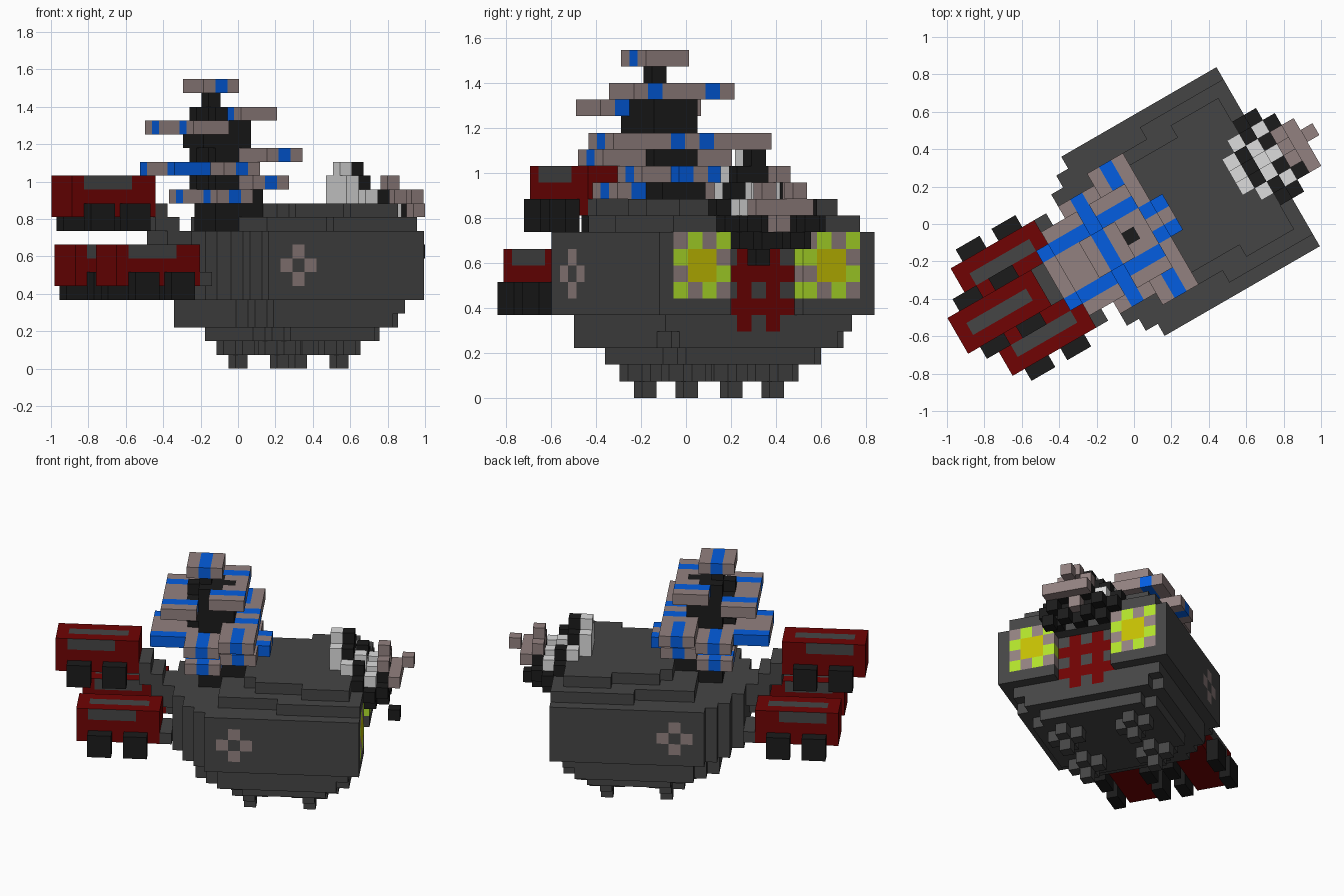
import bpy, bmesh, math
from mathutils import Matrix, Vector

if "Cube" in bpy.data.objects:
    bpy.data.objects.remove(bpy.data.objects["Cube"])

S = 0.0737                                  # block size
ROT = Matrix.Rotation(math.radians(30), 3, 'Z')
AXES = [(1, 0, 0), (-1, 0, 0), (0, 1, 0), (0, -1, 0), (0, 0, 1), (0, 0, -1)]
COLORS = {
    'dark_grey': (0.060, 0.060, 0.060), 'black': (0.011, 0.011, 0.011),
    'dark_red': (0.16, 0.001, 0.001), 'blue': (0.001, 0.11, 0.75),
    'taupe': (0.29, 0.22, 0.215), 'white': (0.72, 0.72, 0.72),
    'lime': (0.44, 0.76, 0.025), 'yellow': (0.56, 0.52, 0.001),
}
NAMES = list(COLORS)
MATS = []
for n, c in COLORS.items():
    m = bpy.data.materials.new(n)
    m.diffuse_color = (*c, 1)
    m.use_nodes = True
    m.node_tree.nodes["Principled BSDF"].inputs["Base Color"].default_value = m.diffuse_color
    MATS.append(m)


def block(u0, u1, v0, v1, r0, r1):
    """Cells from u0, v0, r0 up to (not including) u1, v1, r1."""
    return {(u, v, r) for u in range(u0, u1) for v in range(v0, v1) for r in range(r0, r1)}


def slab(u0, u1, h, r0, r1):
    """Block centred across the width, reaching h cells to each side."""
    return block(u0, u1, -h, h + 1, r0, r1)


def build(name, cells, color):
    """Outer skin of a set of cells; color is a name or a rule(cell, normal)."""
    bm = bmesh.new()
    verts = {}
    for c in sorted(cells):
        for n in AXES:
            if tuple(a + b for a, b in zip(c, n)) in cells:
                continue
            ax = [abs(i) for i in n].index(1)
            b, d = (ax + 1) % 3, (ax + 2) % 3
            loop = []
            for s, t in ((0, 0), (1, 0), (1, 1), (0, 1)):
                p = list(c)
                p[ax] += n[ax] > 0
                p[b] += s
                p[d] += t
                p = tuple(p)
                if p not in verts:
                    verts[p] = bm.verts.new(ROT @ Vector(
                        (-0.157 + S * p[0], -0.047 + S * (p[1] - 0.5), S * p[2])))
                loop.append(verts[p])
            f = bm.faces.new(loop if n[ax] > 0 else loop[::-1])
            f.material_index = NAMES.index(color if isinstance(color, str) else color(c, n))
    bmesh.ops.dissolve_limit(bm, angle_limit=0.01, verts=bm.verts[:], edges=bm.edges[:],
                             delimit={'MATERIAL'})
    me = bpy.data.meshes.new(name)
    bm.to_mesh(me)
    bm.free()
    for m in MATS:
        me.materials.append(m)
    ob = bpy.data.objects.new(name, me)
    bpy.context.collection.objects.link(ob)


# Hull: stepped layers (u0, u1, half width, row0, row1)
hull = set()
for layer in [
    (1, 11, 3, 2, 3), (2, 11, 4, 2, 3), (3, 10, 5, 2, 3),
    (-1, 12, 4, 3, 5), (0, 12, 5, 3, 5), (1, 11, 6, 3, 4), (1, 12, 6, 4, 5),
    (0, 13, 7, 5, 10), (-1, 0, 6, 5, 10), (-2, -1, 5, 5, 10), (-3, -2, 3, 5, 10),
    (1, 13, 5, 10, 11), (6, 13, 6, 10, 11),
    (3, 12, 3, 11, 12), (4, 12, 4, 11, 12), (8, 12, 5, 11, 12),
]:
    hull |= slab(*layer)
hull -= slab(12, 13, 2, 5, 9)               # recessed mouth


def hull_color(c, n):
    u, v, r = c
    # eyes
    if u == 12 and 6 <= r <= 9 and 3 <= abs(v) <= 6 and n[2] == 0:
        if r in (7, 8) and abs(v) in (4, 5):
            return 'yellow'
        col = v + 7 if v < 0 else v - 2
        return 'taupe' if (col + r) % 2 == 0 else 'lime'
    # mouth grille
    if u == 11 and n[0] == 1 and abs(v) <= 2 and 4 <= r <= 8:
        if r in (5, 7) or abs(v) == 1:
            return 'dark_red'
    # side crosses
    if abs(v) == 7 and n[1] and abs(u - 2) + abs(r - 7) == 1:
        return 'taupe'
    return 'dark_grey'


build('hull', hull, hull_color)

# Feet: cross-shaped pads with a single block below
for u in (3, 8):
    for v in (-3, 3):
        pad = {(u, v, 0)} | block(u - 1, u + 2, v, v + 1, 1, 2) | block(u, u + 1, v - 1, v + 2, 1, 2)
        build('foot', pad, 'dark_grey')

# Tower trunk
trunk = (slab(-1, 3, 1, 10, 13) | slab(-1, 2, 1, 13, 16) | slab(-2, 2, 0, 13, 16)
         | slab(-2, 2, 1, 16, 18) | slab(-2, 2, 0, 18, 19) | slab(-1, 1, 1, 18, 19) | {(-1, 0, 19)})
build('tower_trunk', trunk, 'black')


# Tower roofs: planks with stripes along (u) or across (v), optional front tongue
def plank(u0, half, row, along=(), across=None, inner=0, tongue=None):
    def rule(c, n):
        if abs(c[1]) in along:
            return 'blue'
        if across is not None and c[0] == across and abs(c[1]) >= inner:
            return 'blue'
        return 'taupe'
    cells = slab(u0, u0 + 3, half, row, row + 1)
    if tongue is not None:
        cells |= slab(u0 + 3, u0 + 4, tongue, row, row + 1)
    build('tower_roof', cells - trunk, rule)


plank(-2, 1, 20, across=-1)
plank(0, 3, 18, along=(2,))
plank(-4, 3, 17, along=(2,))
plank(1, 5, 15, along=(1,), across=2, inner=3)
plank(-2, 4, 14, across=-1)
plank(-5, 2, 14, along=(2,))
plank(1, 3, 13, along=(1,), across=2, inner=3, tongue=1)
plank(-2, 3, 12, along=(2,), across=-1)


# Engines with grey panels and wheels
def engine(u0, v, row):
    def rule(c, n):
        k = c[0] - u0
        if c[2] == row + 2 and 1 <= k <= 5:
            if n[2] == 1 and c[1] == v:
                return 'dark_grey'
            if n[1] and k <= 4:
                return 'dark_grey'
        return 'dark_red'
    build('engine', block(u0, u0 + 7, v - 1, v + 2, row, row + 3), rule)
    for side in (-2, 2):
        for k in (1, 4):
            a = u0 + k
            w = v + side
            build('engine_wheel', block(a, a + 2, w, w + 1, row - 1, row + 1), 'black')


engine(-13, 0, 11)
for v in (-3, 3):
    engine(-11, v, 6)
    build('lower_strut', block(-4, -3, v - 1, v + 2, 6, 7), 'dark_grey')
build('upper_strut', slab(-6, -5, 1, 10, 12) | slab(-5, -4, 1, 9, 11) | slab(-4, -3, 1, 8, 10),
      'dark_grey')

# Smoke puffs over the face, mirrored across the width
PUFFS = {
    'white': [(10, 0, 14), (10, 0, 13), (10, 1, 13), (10, 0, 12), (10, 1, 12), (11, 2, 12),
              (11, 1, 12), (12, 0, 12), (12, 1, 11), (12, 2, 11), (13, 0, 11), (13, 2, 11)],
    'black': [(11, 0, 14), (11, 0, 13), (11, 1, 13), (11, 0, 12), (12, 2, 12), (12, 3, 11),
              (13, 3, 10), (13, 1, 10), (14, 1, 11), (14, 2, 10), (14, 1, 9), (13, 0, 9),
              (13, 2, 9)],
    'taupe': [(14, 0, 13), (14, 1, 12), (16, 0, 12), (15, 0, 11), (15, 1, 11), (14, 0, 10)],
}
for color, cells in PUFFS.items():
    puff = {(u, s * v, r) for u, v, r in cells for s in (1, -1)}
    # stray puffs on the near side
    if color == 'taupe':
        puff.add((15, -2, 11))
    if color == 'black':
        puff.add((15, -2, 8))
    build('smoke_' + color, puff, color)
